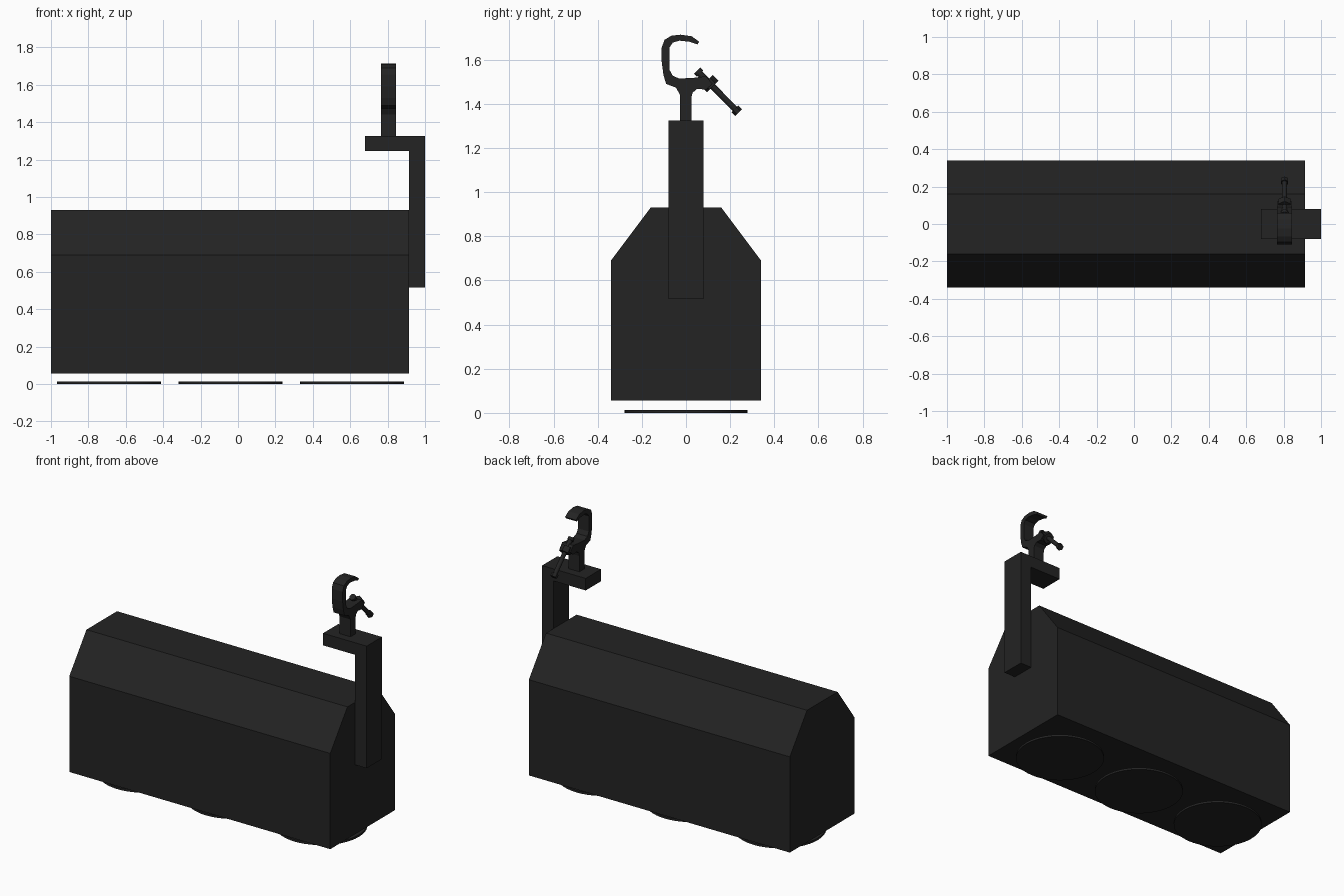
import bpy
import bmesh
from mathutils import Vector

if "Cube" in bpy.data.objects:
    bpy.data.objects.remove(bpy.data.objects["Cube"])


def make_material(name, colour):
    mat = bpy.data.materials.new(name)
    mat.use_nodes = True
    mat.diffuse_color = colour
    mat.node_tree.nodes["Principled BSDF"].inputs["Base Color"].default_value = colour
    return mat


black = make_material("matte black", (0.017, 0.017, 0.017, 1))


def extrude_x(name, profile, x0, x1):
    """Solid with a (y, z) outline, running from x0 to x1."""
    bm = bmesh.new()
    face = bm.faces.new([bm.verts.new((x0, y, z)) for y, z in profile])
    ext = bmesh.ops.extrude_face_region(bm, geom=[face])
    verts = [v for v in ext["geom"] if isinstance(v, bmesh.types.BMVert)]
    bmesh.ops.translate(bm, verts=verts, vec=(x1 - x0, 0, 0))
    bmesh.ops.recalc_face_normals(bm, faces=bm.faces)
    mesh = bpy.data.meshes.new(name)
    bm.to_mesh(mesh)
    bm.free()
    obj = bpy.data.objects.new(name, mesh)
    bpy.context.collection.objects.link(obj)
    mesh.materials.append(black)
    return obj


def rod(name, start, end, radius, sides):
    """Cylinder between two points, smooth when it has many sides."""
    start, end = Vector(start), Vector(end)
    axis = end - start
    bpy.ops.mesh.primitive_cylinder_add(
        vertices=sides, radius=radius, depth=axis.length, location=(start + end) / 2,
        rotation=axis.to_track_quat('Z', 'Y').to_euler())
    obj = bpy.context.object
    obj.name = name
    obj.data.materials.append(black)
    if sides > 8:
        bpy.ops.object.shade_smooth_by_angle()
    return obj


# Housing with chamfered shoulders
half = [(0.34, 0.055), (0.34, 0.69), (0.16, 0.93)]
extrude_x("housing", half + [(-y, z) for y, z in reversed(half)], -1.0, 0.915)

# Three lens discs under the housing
for i, side in enumerate(("right", "middle", "left")):
    x = -0.69 + 0.65 * i
    rod("lens_" + side, (x, 0, 0), (x, 0, 0.014), 0.278, 48)

# L-shaped hanging bracket, one outline bent in the x-z plane
bracket = extrude_x("bracket", [(0.915, 0.515), (1.0, 0.515), (1.0, 1.325),
                                (0.68, 1.325), (0.68, 1.245), (0.915, 1.245)], -0.08, 0.08)
for v in bracket.data.vertices:
    v.co = (v.co.y, v.co.x, v.co.z)
bracket.data.flip_normals()

# Hook clamp with its stem
hook = [(-0.027, 1.325), (-0.027, 1.44), (-0.045, 1.473), (-0.09, 1.49),
        (-0.102, 1.53), (-0.11, 1.59), (-0.11, 1.655), (-0.097, 1.69),
        (-0.066, 1.708), (-0.025, 1.713), (0.025, 1.706), (0.06, 1.681),
        (0.052, 1.669), (0.016, 1.681), (-0.03, 1.686), (-0.06, 1.677),
        (-0.075, 1.654), (-0.075, 1.554), (-0.06, 1.527), (-0.03, 1.514),
        (0.04, 1.518), (0.09, 1.525), (0.12, 1.49), (0.09, 1.464),
        (0.05, 1.468), (0.03, 1.45), (0.025, 1.43), (0.025, 1.325)]
extrude_x("hook_clamp", hook, 0.765, 0.845)

# Clamping bolt, slanting through the threaded boss
tip, tail = Vector((0.805, 0.05, 1.55)), Vector((0.805, 0.238, 1.36))
for name, a, b, radius, sides in (("bolt_shaft", 0, 1, 0.014, 16),
                                  ("bolt_tip", 0, 0.07, 0.02, 16),
                                  ("bolt_boss", 0.24, 0.38, 0.037, 6),
                                  ("bolt_head", 0.91, 1, 0.022, 6)):
    rod(name, tip.lerp(tail, a), tip.lerp(tail, b), radius, sides)
